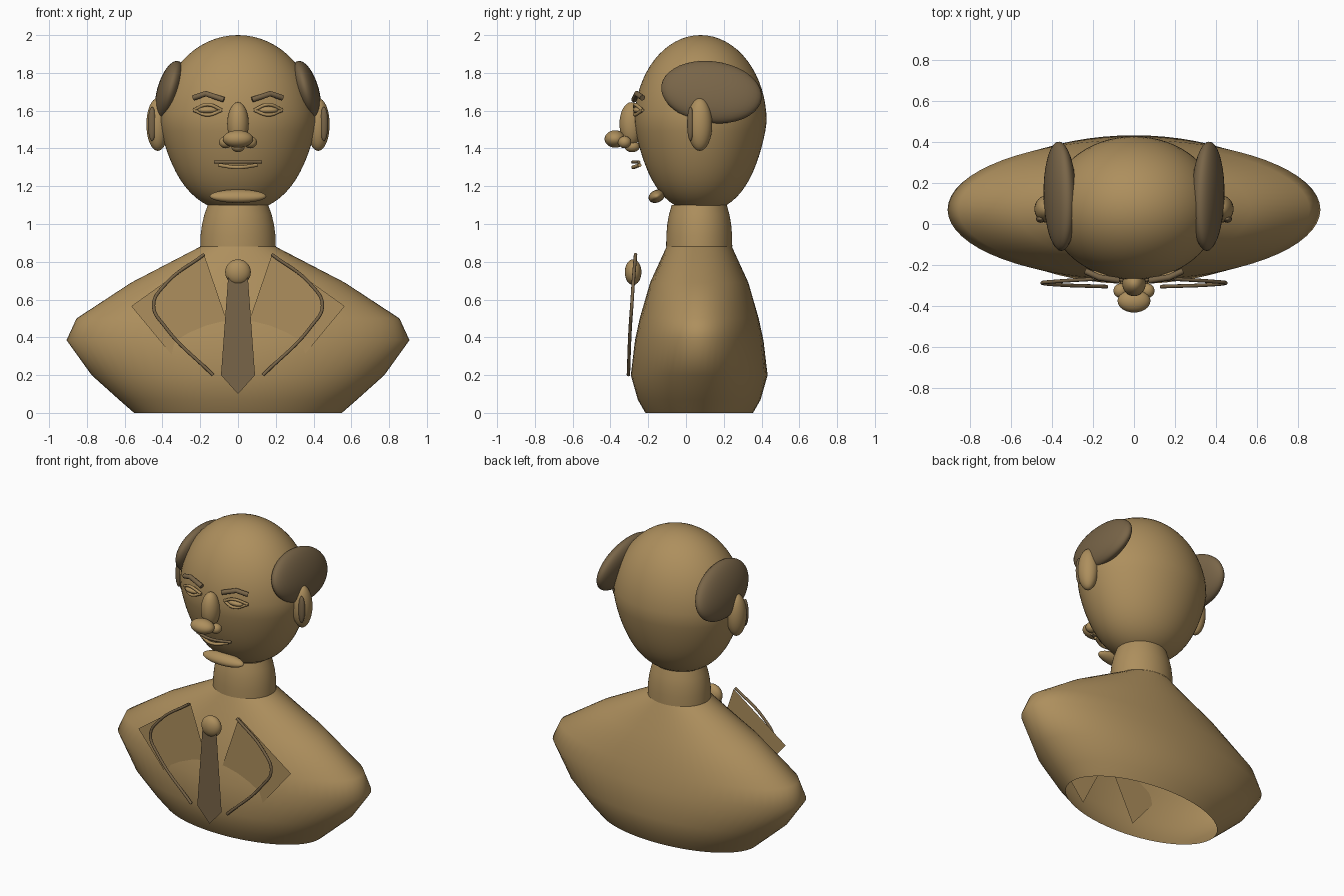
import bpy, bmesh, math
from mathutils import Matrix, Vector, Euler

if "Cube" in bpy.data.objects:
    bpy.data.objects.remove(bpy.data.objects["Cube"])

CY = 0.07  # depth of the central axis


def material(name, rgb):
    m = bpy.data.materials.new(name)
    m.diffuse_color = (*rgb, 1)
    m.use_nodes = True
    m.node_tree.nodes["Principled BSDF"].inputs["Base Color"].default_value = m.diffuse_color
    return m


BRONZE = material("bronze", (0.42, 0.275, 0.11))
DARK = material("dark bronze", (0.19, 0.13, 0.065))


def finish(name, bm, mat, smooth=True):
    me = bpy.data.meshes.new(name)
    for f in bm.faces:
        f.smooth = smooth
    bm.to_mesh(me)
    bm.free()
    me.materials.append(mat)
    ob = bpy.data.objects.new(name, me)
    bpy.context.collection.objects.link(ob)
    return ob


def loft(name, rings, mat, cy=CY, n=64):
    """Stack of ellipses (z, x radius, y radius), open at both ends."""
    bm = bmesh.new()
    prev = None
    for z, rx, ry in rings:
        cur = [bm.verts.new((rx * math.cos(2 * math.pi * i / n),
                             cy + ry * math.sin(2 * math.pi * i / n), z)) for i in range(n)]
        if prev:
            for i in range(n):
                j = (i + 1) % n
                bm.faces.new((prev[i], prev[j], cur[j], cur[i]))
        prev = cur
    bmesh.ops.remove_doubles(bm, verts=bm.verts, dist=1e-5)
    return finish(name, bm, mat)


def ball(name, loc, radii, mat, rot=(0, 0, 0), seg=32):
    bm = bmesh.new()
    bmesh.ops.create_uvsphere(bm, u_segments=seg, v_segments=seg // 2, radius=1)
    r = Euler([math.radians(a) for a in rot]).to_matrix().to_4x4()
    bm.transform(Matrix.Translation(loc) @ r @ Matrix.Diagonal((*radii, 1)))
    return finish(name, bm, mat)


def tube(name, pts, radius, mat, smooth=True):
    """Round bar along a path, converted to a mesh by the curve bevel."""
    cu = bpy.data.curves.new(name, 'CURVE')
    cu.dimensions = '3D'
    cu.bevel_depth = radius
    cu.bevel_resolution = 3
    cu.use_fill_caps = True
    sp = cu.splines.new('BEZIER' if smooth else 'POLY')
    if smooth:
        sp.bezier_points.add(len(pts) - 1)
        for p, co in zip(sp.bezier_points, pts):
            p.co = co
            p.handle_left_type = p.handle_right_type = 'AUTO'
    else:
        sp.points.add(len(pts) - 1)
        for p, co in zip(sp.points, pts):
            p.co = (*co, 1)
    cu.materials.append(mat)
    ob = bpy.data.objects.new(name, cu)
    bpy.context.collection.objects.link(ob)
    return ob


def plate(name, pts, y, mat):
    """Flat sheet facing the front."""
    bm = bmesh.new()
    f = bm.faces.new([bm.verts.new((x, y, z)) for x, z in pts])
    f.normal_update()
    if f.normal.y > 0:
        f.normal_flip()
    return finish(name, bm, mat, False)


def side(s, pts):
    return [(s * p[0], *p[1:]) for p in pts]


# Torso, hollow and open below
loft("torso", [(0, 0.55, 0.285), (0.07, 0.63, 0.325), (0.2, 0.775, 0.362),
               (0.385, 0.908, 0.34), (0.5, 0.855, 0.315), (0.69, 0.565, 0.26),
               (0.88, 0.2, 0.173)], BRONZE)

# Neck
loft("neck", [(0.88, 0.2, 0.175), (0.94, 0.198, 0.174), (1.0, 0.19, 0.169),
              (1.05, 0.178, 0.16), (1.1, 0.16, 0.146)], BRONZE)

# Head: egg shape with a slightly tapered jaw
rings = []
for i in range(33):
    a = -math.pi / 2 + math.pi * i / 32
    t = math.sin(a)
    k = math.cos(a) * (1 - 0.05 * math.sin(math.pi * -t) if t < 0 else 1)
    rings.append((1.54 + t * (0.48 if t < 0 else 0.46), 0.415 * k, 0.35 * k))
loft("head", rings, BRONZE, cy=0.077)

# Chin and nose
ball("chin", (0, -0.155, 1.147), (0.15, 0.045, 0.033), BRONZE, (25, 0, 0))
ball("nose_bridge", (0, -0.29, 1.53), (0.057, 0.062, 0.115), BRONZE)
ball("nose_tip", (0, -0.375, 1.45), (0.08, 0.056, 0.046), BRONZE)
ball("nose_base", (0, -0.285, 1.41), (0.035, 0.04, 0.03), BRONZE)

# Mouth
tube("upper_lip", [(-0.125, -0.25, 1.328), (0, -0.282, 1.328), (0.125, -0.25, 1.328)],
     0.009, DARK)
tube("lower_lip", [(-0.1, -0.245, 1.312), (0, -0.28, 1.3), (0.1, -0.245, 1.312)],
     0.01, BRONZE)

# Paired parts
for s, tag in ((-1, "right"), (1, "left")):
    ball("nostril_" + tag, (s * 0.065, -0.325, 1.433), (0.035, 0.035, 0.032), BRONZE)
    ball("eye_" + tag, (s * 0.158, -0.25, 1.603), (0.055, 0.03, 0.02), BRONZE)
    for lid, mid in (("upper", 1.632), ("lower", 1.578)):
        tube(lid + "_lid_" + tag,
             side(s, [(0.085, -0.268, 1.603), (0.158, -0.27, mid), (0.235, -0.23, 1.603)]),
             0.009, BRONZE)
    tube("brow_" + tag,
         side(s, [(0.235, -0.23, 1.668), (0.17, -0.26, 1.69), (0.075, -0.275, 1.658)]),
         0.015, DARK, False)
    ball("ear_" + tag, (s * 0.425, 0.073, 1.527), (0.06, 0.066, 0.14), BRONZE)
    ball("inner_ear_" + tag, (s * 0.455, 0.024, 1.53), (0.022, 0.018, 0.09), DARK)
    ball("hair_" + tag, (s * 0.36, 0.135, 1.698), (0.07, 0.268, 0.168), DARK,
         (-8, -15 * s, 0), 40)
    # Jacket lapel sheet and its raised border
    plate("lapel_" + tag,
          side(s, [(0.18, 0.84), (0.565, 0.565), (0.196, 0.12), (0.04, 0.43)]), -0.247, BRONZE)
    tube("lapel_trim_" + tag,
         side(s, [(0.178, -0.267, 0.84), (0.385, -0.28, 0.68), (0.447, -0.287, 0.57),
                  (0.385, -0.295, 0.455), (0.132, -0.305, 0.2)]), 0.009, DARK)

# Necktie
ball("tie_knot", (0, -0.28, 0.745), (0.068, 0.044, 0.068), BRONZE)
plate("tie", [(-0.052, 0.72), (-0.09, 0.2), (0, 0.1), (0.09, 0.2), (0.052, 0.72)],
      -0.302, DARK)
